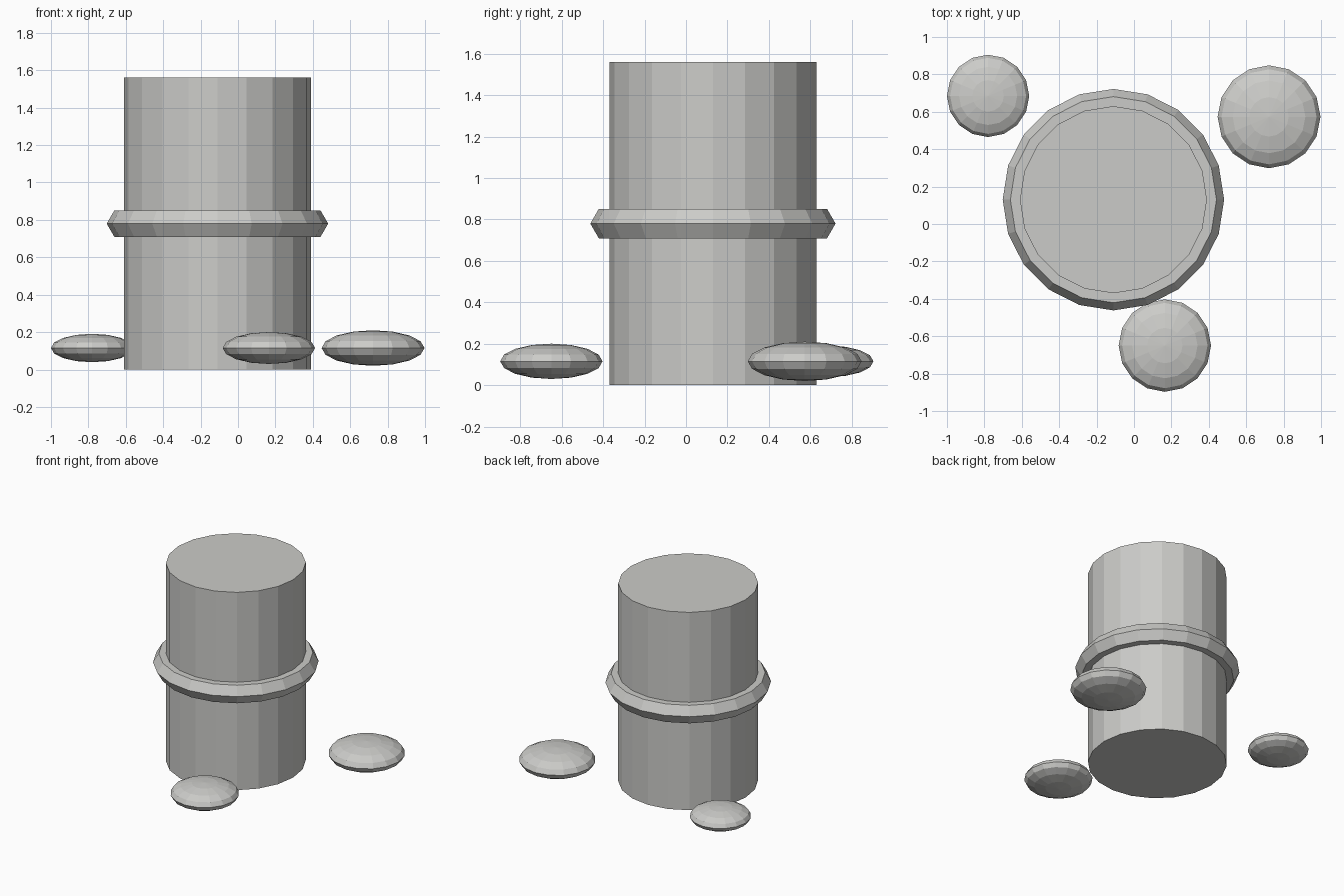
import bpy

if "Cube" in bpy.data.objects:
    bpy.data.objects.remove(bpy.data.objects["Cube"])

stone = bpy.data.materials.new("light grey")
stone.diffuse_color = (0.6, 0.6, 0.58, 1)
stone.use_nodes = True
stone.node_tree.nodes["Principled BSDF"].inputs["Base Color"].default_value = stone.diffuse_color

CX, CY = -0.11, 0.13


def finish(name):
    ob = bpy.context.object
    ob.name = name
    ob.data.materials.append(stone)
    return ob


# Twenty-sided trunk
bpy.ops.mesh.primitive_cylinder_add(vertices=20, radius=0.5, depth=1.56,
                                    location=(CX, CY, 0.78))
finish("trunk")

# Faceted band around the middle
bpy.ops.mesh.primitive_torus_add(major_segments=20, minor_segments=6,
                                 major_radius=0.51, minor_radius=0.082,
                                 location=(CX, CY, 0.78))
finish("band")

# Flattened pebbles around the base
for i, (x, y, r) in enumerate([(-0.78, 0.685, 0.22),
                               (0.722, 0.573, 0.275),
                               (0.165, -0.65, 0.247)]):
    bpy.ops.mesh.primitive_uv_sphere_add(segments=16, ring_count=8, radius=r,
                                         location=(x, y, 0.115))
    pebble = finish(f"pebble_{i + 1}")
    pebble.scale.z = 0.345
